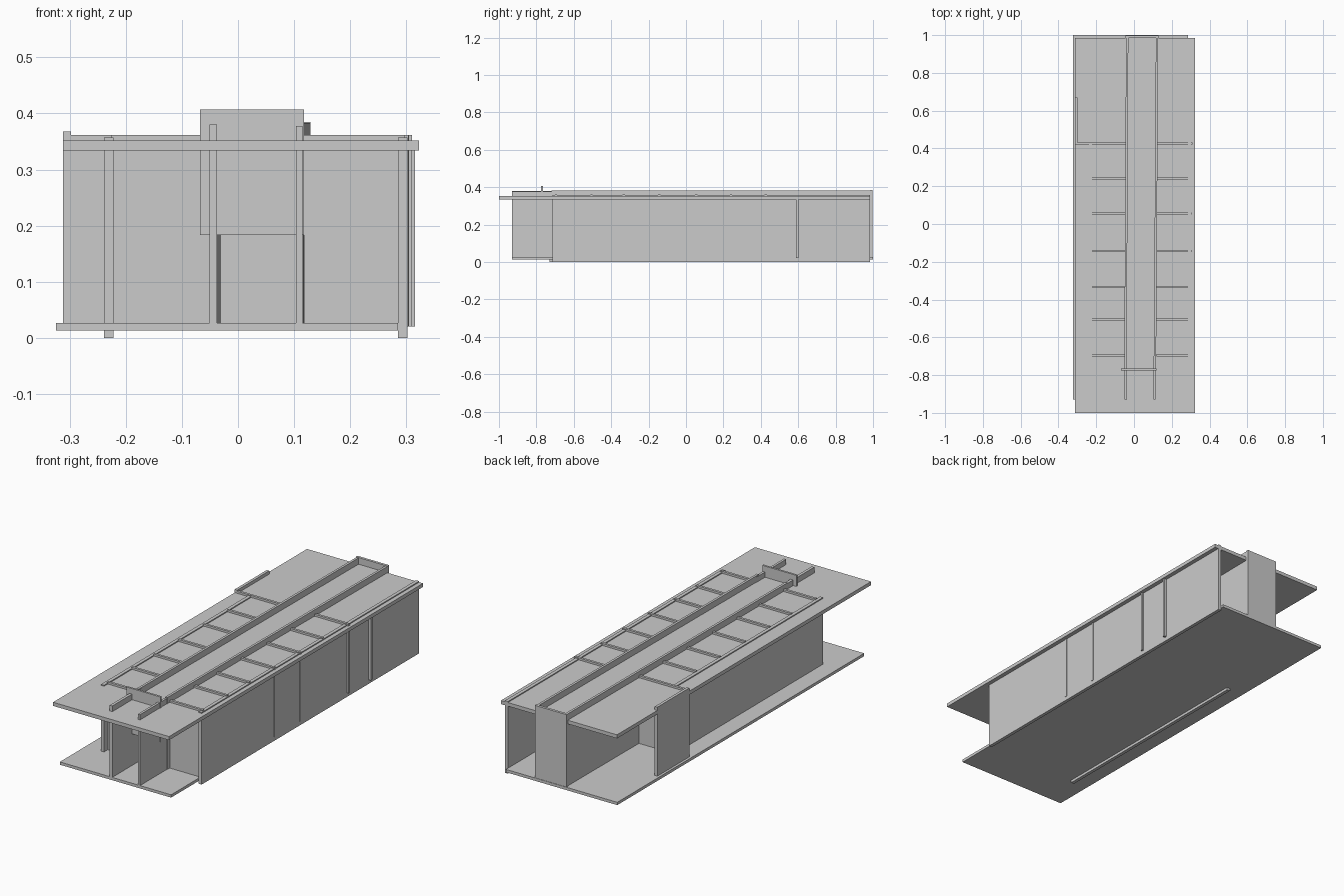
import bpy, bmesh

if "Cube" in bpy.data.objects:
    bpy.data.objects.remove(bpy.data.objects["Cube"])


def wall(name, start, end, thick, z0, z1):
    """Upright panel between two plan points; thickness is centred on the line."""
    (xa, ya), (xb, yb) = start, end
    dx, dy = xb - xa, yb - ya
    length = (dx * dx + dy * dy) ** 0.5
    nx, ny = -dy / length * thick / 2, dx / length * thick / 2
    plan = [(xa + nx, ya + ny), (xa - nx, ya - ny), (xb - nx, yb - ny), (xb + nx, yb + ny)]
    bm = bmesh.new()
    face = bm.faces.new([bm.verts.new((x, y, z0)) for x, y in plan])
    top = bmesh.ops.extrude_face_region(bm, geom=[face])["geom"]
    bmesh.ops.translate(bm, vec=(0, 0, z1 - z0),
                        verts=[v for v in top if isinstance(v, bmesh.types.BMVert)])
    bmesh.ops.recalc_face_normals(bm, faces=bm.faces)
    mesh = bpy.data.meshes.new(name)
    bm.to_mesh(mesh)
    bm.free()
    ob = bpy.data.objects.new(name, mesh)
    bpy.context.collection.objects.link(ob)
    return ob


def slab(name, x0, x1, y0, y1, z0, z1):
    """Axis-aligned board."""
    xm = (x0 + x1) / 2
    return wall(name, (xm, y0), (xm, y1), x1 - x0, z0, z1)


# Floor and roof boards
slab("floor", -0.324, 0.285, -0.93, 1.0, 0.013, 0.027)
slab("roof", -0.312, 0.323, -1.0, 0.985, 0.334, 0.352)

# Long outer walls
slab("right_outer_wall", 0.285, 0.302, -0.715, 0.985, 0, 0.357)
slab("left_outer_wall", -0.239, -0.222, -0.73, 0.425, 0, 0.357)
slab("left_bay_wall", -0.312, -0.298, 0.42, 0.67, 0.02, 0.368)

# Corridor walls: straight entrance pieces, then slightly splayed long runs
slab("left_entrance_wall", -0.051, -0.037, -0.93, -0.70, 0.02, 0.38)
slab("right_entrance_wall", 0.103, 0.115, -0.93, -0.70, 0.02, 0.378)
wall("left_corridor_wall", (-0.045, -0.72), (-0.036, 0.99), 0.012, 0.02, 0.383)
wall("right_corridor_wall", (0.111, -0.72), (0.122, 0.99), 0.012, 0.02, 0.383)
slab("corridor_end_wall", -0.045, 0.129, 0.985, 0.998, 0.015, 0.385)

# Hanging board over the corridor entrance
slab("entrance_board", -0.068, 0.118, -0.775, -0.765, 0.183, 0.407)

# Cell partitions on both sides: y position and right-hand end
cells = [(-0.695, 0.297), (-0.505, 0.297), (-0.333, 0.297), (-0.143, 0.304),
         (0.055, 0.305), (0.24, 0.297), (0.426, 0.310)]
for i, (y, right_end) in enumerate(cells):
    left_end = -0.312 if i == len(cells) - 1 else -0.225
    slab(f"left_partition_{i + 1}", left_end, -0.045, y - 0.006, y + 0.006, 0.02, 0.362)
    slab(f"right_partition_{i + 1}", 0.118, right_end, y - 0.006, y + 0.006, 0.02, 0.362)

# Low partition ending as a strip on the right wall
slab("rear_right_partition", 0.122, 0.315, 0.589, 0.601, 0.02, 0.35)
